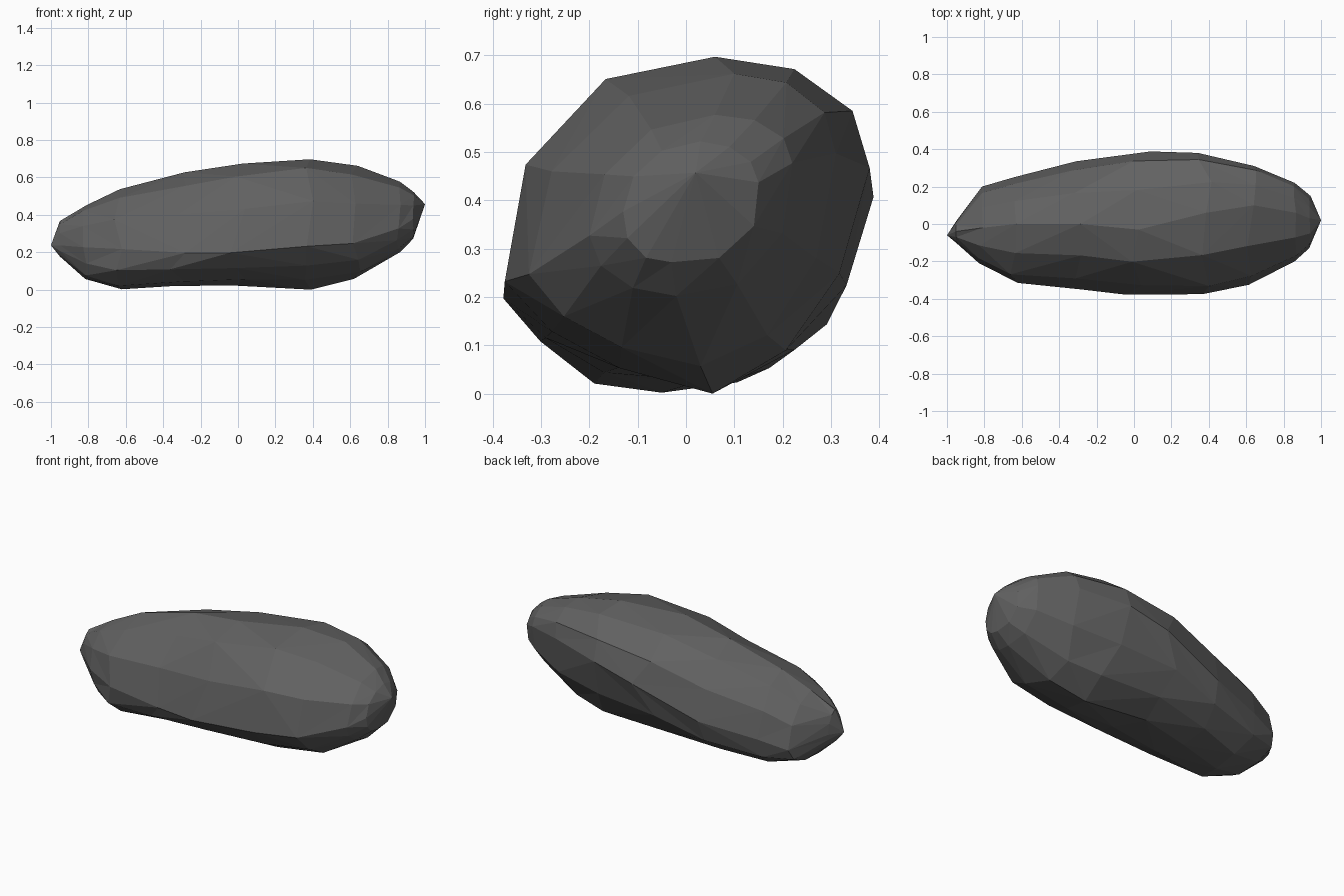
import bpy, bmesh, math, random
from mathutils import Vector

if "Cube" in bpy.data.objects:
    bpy.data.objects.remove(bpy.data.objects["Cube"])

random.seed(4)

# Sections along the stone: x, front y, back y, bottom z, top z,
# y of crest, y of keel, z of front edge, z of back edge,
# roundness of (upper front, upper back, lower back, lower front)
sections = [
    (-0.95, -0.10, 0.02, 0.18, 0.37, -0.04, -0.05, 0.24, 0.24, (1.0, 0.9, 1.0, 1.0)),
    (-0.82, -0.21, 0.20, 0.06, 0.455, -0.02, -0.09, 0.23, 0.18, (1.0, 0.9, 1.1, 1.1)),
    (-0.64, -0.315, 0.25, 0.005, 0.54, 0.00, -0.05, 0.22, 0.22, (0.95, 0.9, 1.15, 1.2)),
    (-0.32, -0.35, 0.335, 0.023, 0.63, 0.00, 0.01, 0.20, 0.27, (0.85, 0.95, 1.0, 1.0)),
    (0.02, -0.378, 0.388, 0.025, 0.677, -0.03, 0.08, 0.20, 0.41, (0.95, 1.05, 0.8, 0.75)),
    (0.38, -0.375, 0.38, 0.003, 0.70, 0.06, 0.055, 0.235, 0.47, (1.15, 1.1, 0.75, 0.6)),
    (0.63, -0.325, 0.31, 0.06, 0.665, 0.10, 0.03, 0.25, 0.50, (1.1, 1.1, 0.95, 0.7)),
    (0.86, -0.20, 0.22, 0.205, 0.58, 0.06, -0.02, 0.33, 0.48, (1.05, 1.1, 1.2, 1.0)),
    (0.94, -0.13, 0.15, 0.275, 0.525, 0.03, -0.03, 0.38, 0.44, (1.0, 1.0, 1.35, 1.2)),
]
tip_left, tip_right = (-1, -0.06, 0.24), (1, 0.02, 0.46)


def quarter(a, b, corner, bulge):
    """Points from a towards b, bowed towards the corner (elliptical at bulge 1)."""
    pts = [a]
    for t in (30, 60):
        c, s = math.cos(math.radians(t)), math.sin(math.radians(t))
        for_a, for_b = c / (c + s), s / (c + s)
        p = []
        for i in (0, 1):
            chord = a[i] * for_a + b[i] * for_b
            arc = corner[i] + (b[i] - corner[i]) * (1 - c) + (a[i] - corner[i]) * (1 - s)
            p.append(chord + (arc - chord) * bulge)
        pts.append(p)
    return pts


def ring(bm, s):
    x, y0, y1, z0, z1, yt, yb, zf, zb, bulge = s
    front, top, back, low = (y0, zf), (yt, z1), (y1, zb), (yb, z0)
    pts = (quarter(front, top, (y0, z1), bulge[0])
           + quarter(top, back, (y1, z1), bulge[1])
           + quarter(back, low, (y1, z0), bulge[2])
           + quarter(low, front, (y0, z0), bulge[3]))
    verts = []
    for y, z in pts:
        # irregular facets: shift points along the length, less near the ends
        dx = random.uniform(-1, 1) * 0.07 * (1 - abs(x))
        verts.append(bm.verts.new((x + dx, y, z)))
    return verts


# Stone body: loft the sections and close both ends to a point
bm = bmesh.new()
rings = [ring(bm, s) for s in sections]
n = len(rings[0])
for a, b in zip(rings, rings[1:]):
    mid = sum((v.co for v in a + b), Vector()) / (2 * n)
    for i in range(n):
        q = [a[i], a[(i + 1) % n], b[(i + 1) % n], b[i]]
        # split along whichever diagonal bulges outward
        out = (q[0].co + q[1].co + q[2].co + q[3].co) / 4 - mid
        if (q[0].co + q[2].co - q[1].co - q[3].co).dot(out) < 0:
            q = q[1:] + q[:1]
        bm.faces.new((q[0], q[1], q[2]))
        bm.faces.new((q[0], q[2], q[3]))
for r, tip in ((rings[0], tip_left), (rings[-1], tip_right)):
    v = bm.verts.new(tip)
    for i in range(n):
        bm.faces.new((r[i], r[(i + 1) % n], v))
bmesh.ops.recalc_face_normals(bm, faces=bm.faces[:])

# Rest on the ground
low = min(v.co.z for v in bm.verts)
for v in bm.verts:
    v.co.z -= low

mesh = bpy.data.meshes.new("stone")
bm.to_mesh(mesh)
bm.free()
stone = bpy.data.objects.new("stone", mesh)
bpy.context.collection.objects.link(stone)

# Dark grey rock
mat = bpy.data.materials.new("dark_rock")
mat.diffuse_color = (0.12, 0.12, 0.12, 1)
mat.use_nodes = True
mat.node_tree.nodes["Principled BSDF"].inputs["Base Color"].default_value = mat.diffuse_color
mesh.materials.append(mat)
